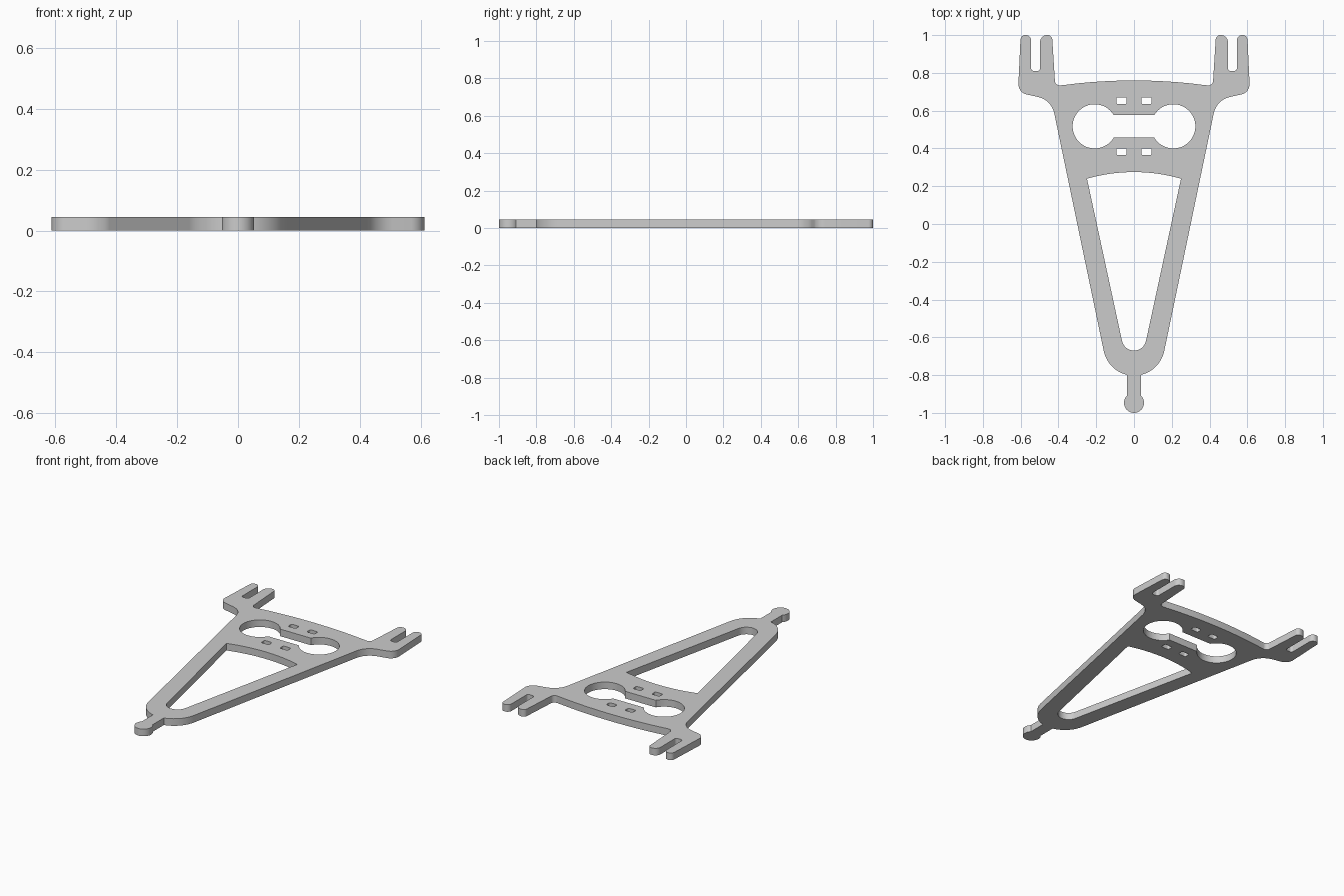
import bpy, bmesh
from math import sin, cos, tan, radians, sqrt, asin, degrees
from mathutils import Vector

if "Cube" in bpy.data.objects:
    bpy.data.objects.remove(bpy.data.objects["Cube"])

THICK = 0.045


def arc(cx, cy, r, a0, a1, n):
    return [(cx + r * cos(radians(a0 + (a1 - a0) * i / n)),
             cy + r * sin(radians(a0 + (a1 - a0) * i / n))) for i in range(n + 1)]


def rounded(points, closed=False, n=6):
    """Fillet a path of (x, y, radius) corners."""
    out, count = [], len(points)
    for i, (x, y, r) in enumerate(points):
        if r == 0 or (not closed and i in (0, count - 1)):
            out.append((x, y))
            continue
        p = Vector((x, y))
        u = (Vector(points[i - 1][:2]) - p).normalized()
        v = (Vector(points[(i + 1) % count][:2]) - p).normalized()
        half = u.angle(v) / 2
        c = p + (u + v).normalized() * (r / sin(half))
        a, b = p + u * (r / tan(half)) - c, p + v * (r / tan(half)) - c
        for k in range(n + 1):
            out.append(tuple(c + a.lerp(b, k / n).normalized() * r))
    return out


def mirrored(half):
    """Close a right-hand half path with its reflection in x."""
    return half + [(-x, y) for x, y in reversed(half) if abs(x) > 1e-4]


# Outer outline: bowed top edge, forked arm, tapering side, rounded toe, ball tip
fork = rounded([
    (0.36, 0.737, 0), (0.417, 0.731, 0.025), (0.434, 1.0, 0.024), (0.497, 1.0, 0.036),
    (0.497, 0.81, 0.015), (0.545, 0.81, 0.015), (0.545, 1.0, 0.027), (0.60, 1.0, 0.025),
    (0.614, 0.696, 0.055), (0.437, 0.657, 0.11), (0.16, -0.673, 0)])
top_edge = [(0.06 * i, 0.76 - 0.175 * (0.06 * i) ** 2) for i in range(6)]
toe_end = -degrees(asin(sqrt(0.163 ** 2 - 0.038 ** 2) / 0.163))
tip_start = degrees(asin(sqrt(0.053 ** 2 - 0.038 ** 2) / 0.053))
outline = mirrored(top_edge + fork + arc(0, -0.64, 0.163, -12, toe_end, 10)[1:]
                   + arc(0, -0.947, 0.053, tip_start, -90, 14))

# Long triangular window with bowed top and round bottom
window = mirrored([(0.249 * i / 8, 0.275 - 0.035 * (i / 8) ** 2) for i in range(9)]
                  + arc(0, -0.605, 0.065, -12, -90, 10))

# Dumbbell-shaped opening
neck = degrees(asin(0.06 / 0.117))
dumbbell = mirrored(arc(0.208, 0.517, 0.117, 180 - neck, -180 + neck, 40))

# Four small slots
slots = []
for sx in (-0.066, 0.066):
    for sy in (0.382, 0.652):
        slots.append(rounded([(sx + a * 0.027, sy + b * 0.018, 0.009)
                              for a, b in ((1, 1), (-1, 1), (-1, -1), (1, -1))], True, 4))

# Filled, extruded plate
curve = bpy.data.curves.new("forked_plate", 'CURVE')
curve.dimensions = '2D'
curve.fill_mode = 'BOTH'
curve.extrude = THICK / 2
for loop in [outline, window, dumbbell] + slots:
    spline = curve.splines.new('POLY')
    spline.points.add(len(loop) - 1)
    for pt, (x, y) in zip(spline.points, loop):
        pt.co = (x, y, 0, 1)
    spline.use_cyclic_u = True
plate = bpy.data.objects.new("forked_plate", curve)
bpy.context.collection.objects.link(plate)
bpy.context.view_layer.objects.active = plate
plate.select_set(True)
bpy.ops.object.convert(target='MESH')
plate = bpy.context.object

# Weld the caps to the walls and rest the plate on the floor
bm = bmesh.new()
bm.from_mesh(plate.data)
bmesh.ops.remove_doubles(bm, verts=bm.verts, dist=1e-5)
bmesh.ops.translate(bm, verts=bm.verts, vec=(0, 0, THICK / 2))
bmesh.ops.recalc_face_normals(bm, faces=bm.faces)
bm.to_mesh(plate.data)
bm.free()
bpy.ops.object.shade_smooth_by_angle(angle=radians(30))
